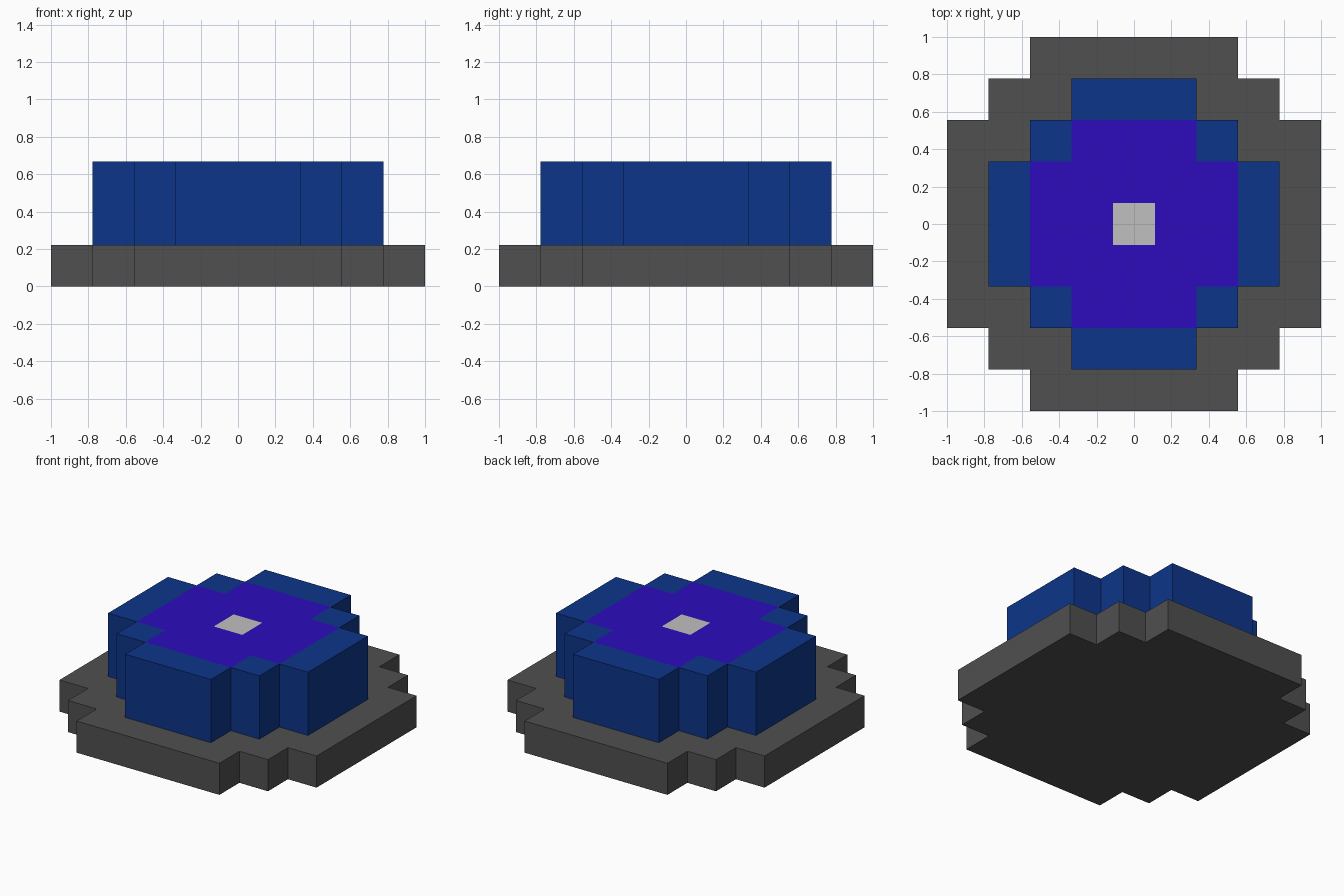
import bpy
import bmesh

cube = bpy.data.objects.get("Cube")
if cube:
    bpy.data.objects.remove(cube, do_unlink=True)

U = 2 / 9  # one block


def material(name, rgb):
    m = bpy.data.materials.new(name)
    m.use_nodes = True
    m.diffuse_color = (*rgb, 1)
    bsdf = next(n for n in m.node_tree.nodes if n.type == "BSDF_PRINCIPLED")
    bsdf.inputs["Base Color"].default_value = (*rgb, 1)
    return m


grey = material("stone grey", (0.080, 0.080, 0.080))
blue = material("deep blue", (0.004, 0.036, 0.254))
violet = material("violet", (0.026, 0.0037, 0.515))
silver = material("light grey", (0.527, 0.527, 0.527))


def inside(point, rects):
    """True if the point lies in any centred rectangle (half sizes in blocks)."""
    return any(abs(point.x) < hx * U and abs(point.y) < hy * U for hx, hy in rects)


def stepped_slab(name, rects, z0, z1, base, top_inlays=()):
    """Block-grid disc; each inlay recolours the top faces inside its rectangles."""
    bm = bmesh.new()
    bmesh.ops.create_grid(bm, x_segments=9, y_segments=9, size=1)
    outside = [f for f in bm.faces if not inside(f.calc_center_median(), rects)]
    bmesh.ops.delete(bm, geom=outside, context="FACES")
    bmesh.ops.translate(bm, verts=bm.verts, vec=(0, 0, z0))
    floor = bm.faces[:]
    ext = bmesh.ops.extrude_face_region(bm, geom=floor, use_keep_orig=True)
    raised = [g for g in ext["geom"] if isinstance(g, bmesh.types.BMVert)]
    bmesh.ops.translate(bm, verts=raised, vec=(0, 0, z1 - z0))
    bmesh.ops.recalc_face_normals(bm, faces=bm.faces)
    for f in bm.faces:
        if f.normal.z > 0.9:
            for i, (_, area) in enumerate(top_inlays, 1):
                if inside(f.calc_center_median(), area):
                    f.material_index = i
    mesh = bpy.data.meshes.new(name)
    bm.to_mesh(mesh)
    bm.free()
    for m in [base] + [mat for mat, _ in top_inlays]:
        mesh.materials.append(m)
    obj = bpy.data.objects.new(name, mesh)
    bpy.context.collection.objects.link(obj)
    return obj


# Wide stepped plinth
stepped_slab("plinth", [(4.5, 2.5), (3.5, 3.5), (2.5, 4.5)], 0, U, grey)

# Raised drum with a flush violet cross and a light centre square on top
stepped_slab("drum", [(3.5, 1.5), (2.5, 2.5), (1.5, 3.5)], U, 3 * U, blue,
             [(violet, [(2.5, 1.5), (1.5, 2.5)]), (silver, [(0.5, 0.5)])])
